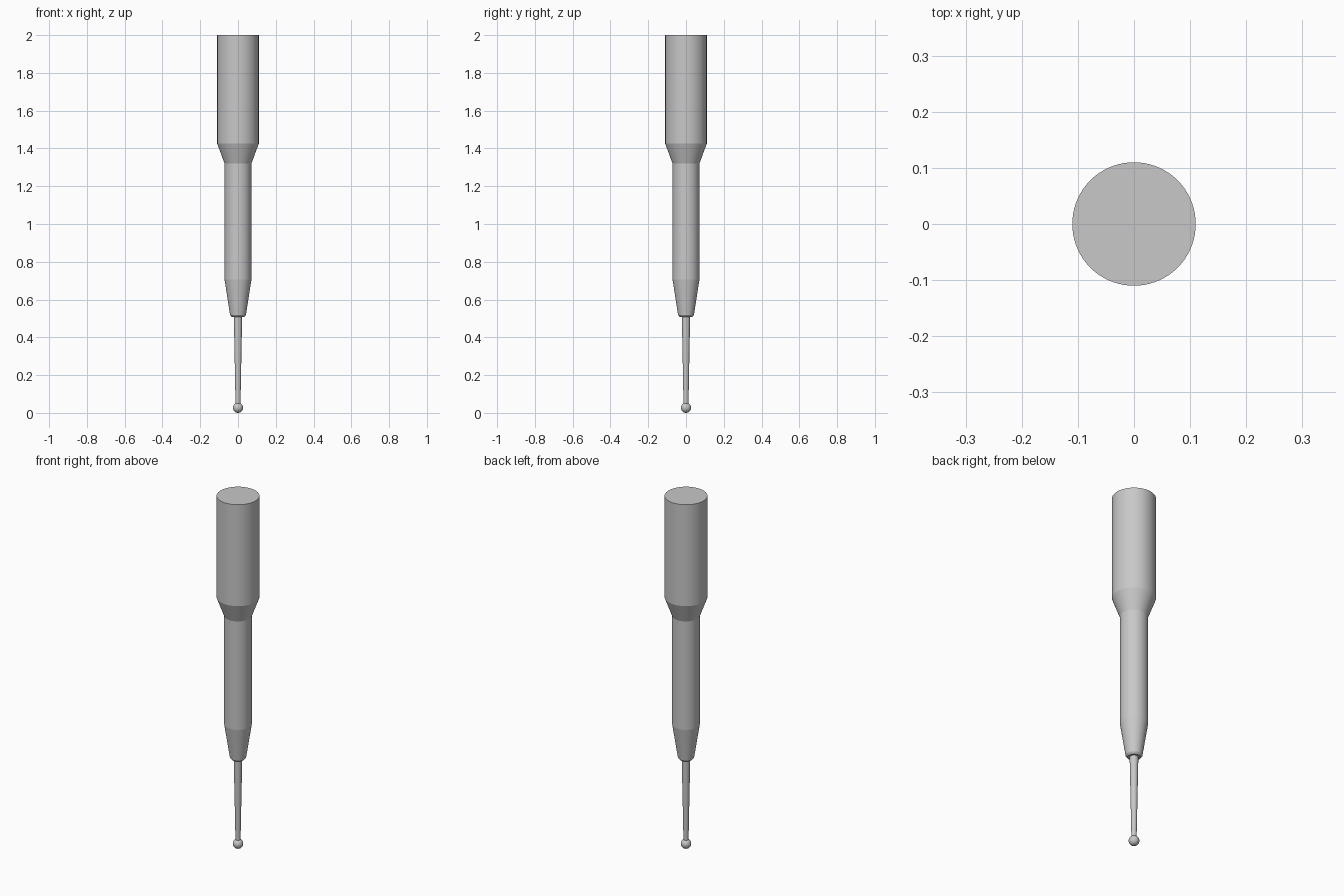
import bpy
import bmesh
import math

cube = bpy.data.objects.get("Cube")
if cube:
    bpy.data.objects.remove(cube, do_unlink=True)

SIDES = 72

# Single brushed grey colour
grey = bpy.data.materials.new("steel_grey")
grey.use_nodes = True
colour = (0.58, 0.58, 0.58, 1)
grey.diffuse_color = colour
grey.node_tree.nodes["Principled BSDF"].inputs["Base Color"].default_value = colour


def finish(obj, name, angle):
    obj.name = name
    obj.data.name = name
    obj.data.materials.append(grey)
    bpy.ops.object.select_all(action="DESELECT")
    obj.select_set(True)
    bpy.context.view_layer.objects.active = obj
    bpy.ops.object.shade_smooth_by_angle(angle=math.radians(angle))


def turned(name, profile):
    """Closed solid of revolution from (radius, height) pairs, bottom to top."""
    bm = bmesh.new()
    rings = []
    for r, z in profile:
        rings.append([bm.verts.new((r * math.cos(a), r * math.sin(a), z))
                      for a in (math.tau * i / SIDES for i in range(SIDES))])
    for low, high in zip(rings, rings[1:]):
        for i in range(SIDES):
            j = (i + 1) % SIDES
            bm.faces.new((low[i], low[j], high[j], high[i]))
    bm.faces.new(rings[0][::-1])
    bm.faces.new(rings[-1])
    mesh = bpy.data.meshes.new(name)
    bm.to_mesh(mesh)
    bm.free()
    obj = bpy.data.objects.new(name, mesh)
    bpy.context.collection.objects.link(obj)
    finish(obj, name, 7)


# Shank, neck and tapered nose with a chamfered end
turned("tool_body", [(0.033, 0.508), (0.042, 0.518), (0.071, 0.705),
                     (0.071, 1.32), (0.11, 1.425), (0.11, 2.0)])

# Slim tapered stem
turned("stem", [(0.013, 0.04), (0.022, 0.515)])

# Ball tip
bpy.ops.mesh.primitive_uv_sphere_add(segments=48, ring_count=24, radius=0.027,
                                     location=(0, 0, 0.027))
finish(bpy.context.object, "ball_tip", 30)
